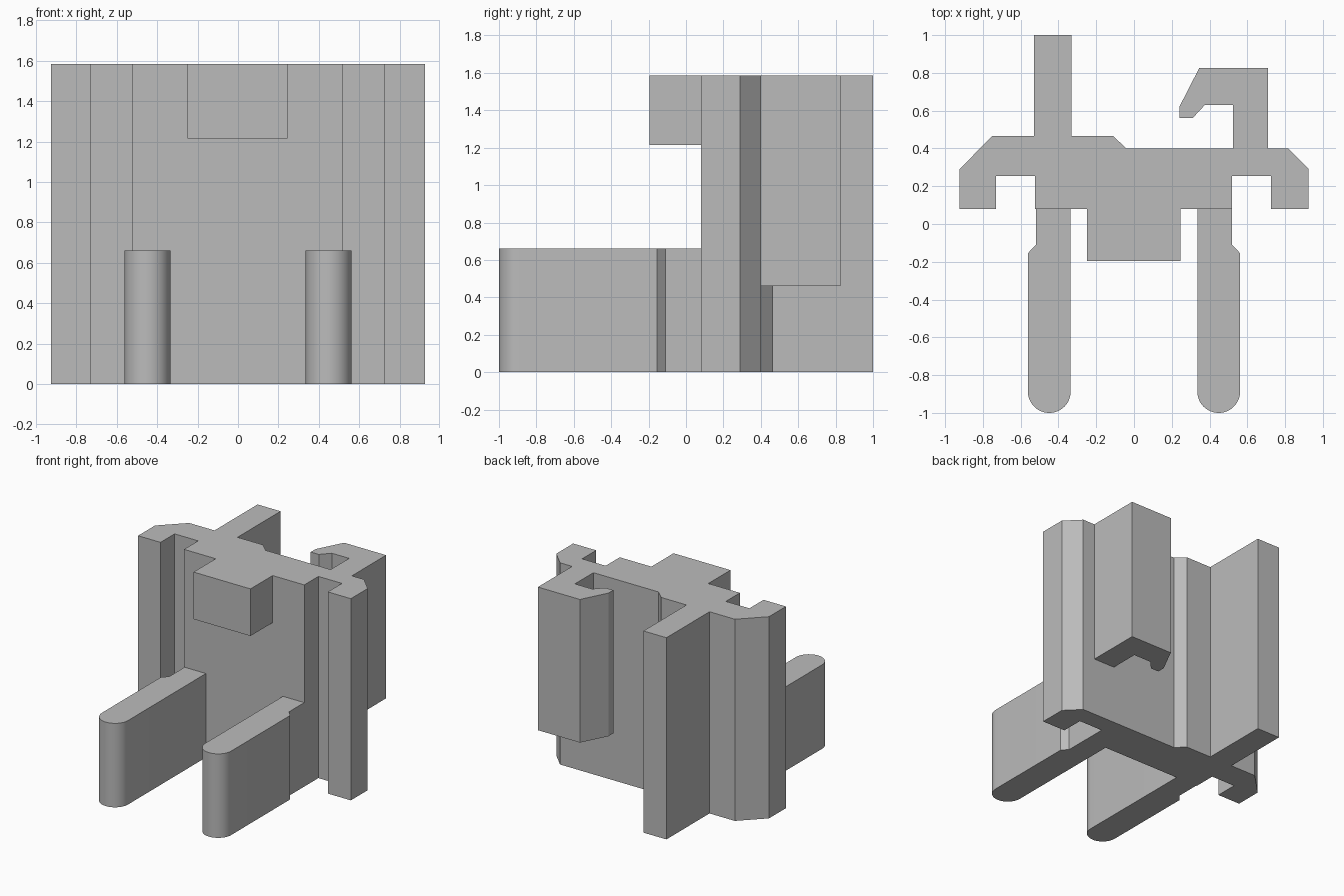
import bpy, bmesh, math

cube = bpy.data.objects.get("Cube")
if cube:
    bpy.data.objects.remove(cube, do_unlink=True)

GREY = (0.5, 0.5, 0.5, 1)
HEIGHT = 1.585

grey = bpy.data.materials.new("plain grey")
grey.use_nodes = True
grey.diffuse_color = GREY
grey.node_tree.nodes["Principled BSDF"].inputs["Base Color"].default_value = GREY


def extrude(name, outline, bottom, top):
    """Raise a counter-clockwise plan outline into a solid prism."""
    bm = bmesh.new()
    base = bm.faces.new([bm.verts.new((x, y, bottom)) for x, y in outline])
    prism = bmesh.ops.extrude_face_region(bm, geom=[base], use_keep_orig=True)
    raised = [v for v in prism["geom"] if isinstance(v, bmesh.types.BMVert)]
    bmesh.ops.translate(bm, verts=raised, vec=(0, 0, top - bottom))
    bmesh.ops.recalc_face_normals(bm, faces=bm.faces)
    mesh = bpy.data.meshes.new(name)
    bm.to_mesh(mesh)
    bm.free()
    mesh.materials.append(grey)
    obj = bpy.data.objects.new(name, mesh)
    bpy.context.collection.objects.link(obj)
    return obj


# Main wall with side channels, bevelled corners and the rear fin
body = extrude("body", [
    (-0.925, 0.08), (-0.73, 0.08), (-0.73, 0.255), (-0.525, 0.255),
    (-0.525, 0.08), (0.52, 0.08), (0.52, 0.255), (0.725, 0.255),
    (0.725, 0.08), (0.925, 0.08), (0.925, 0.29), (0.815, 0.4),
    (-0.04, 0.4), (-0.11, 0.465), (-0.33, 0.465), (-0.33, 1),
    (-0.53, 1), (-0.53, 0.465), (-0.75, 0.465), (-0.925, 0.29)], 0, HEIGHT)

# Raised hook behind the left side
hook = extrude("rear_hook", [
    (0.525, 0.35), (0.71, 0.35), (0.71, 0.825), (0.345, 0.825), (0.24, 0.62),
    (0.24, 0.56), (0.31, 0.56), (0.375, 0.63), (0.525, 0.63)], 0.46, HEIGHT)

# Square block at the top of the front
block = extrude("front_block", [
    (-0.25, -0.195), (0.245, -0.195), (0.245, 0.13), (-0.25, 0.13)], 1.215, HEIGHT)

# Two round-nosed front arms, mirrored
INNER, OUTER = 0.335, 0.562
radius = (OUTER - INNER) / 2
nose = []
for i in range(25):
    a = math.pi * (1 + i / 24)
    nose.append((INNER + radius + radius * math.cos(a),
                 radius - 1 + radius * math.sin(a)))
arm = nose + [(OUTER, -0.155), (0.52, -0.11), (0.52, 0.13), (INNER, 0.13)]
left_arm = extrude("left_arm", arm, 0, 0.66)
right_arm = extrude("right_arm", [(-x, y) for x, y in reversed(arm)], 0, 0.66)

# Fuse everything into one clean solid
bpy.context.view_layer.objects.active = body
body.select_set(True)
for part in (hook, block, left_arm, right_arm):
    union = body.modifiers.new("join " + part.name, 'BOOLEAN')
    union.operation = 'UNION'
    union.solver = 'EXACT'
    union.object = part
    bpy.ops.object.modifier_apply(modifier=union.name)
    bpy.data.objects.remove(part, do_unlink=True)

bpy.ops.object.shade_smooth_by_angle(angle=math.radians(25))
